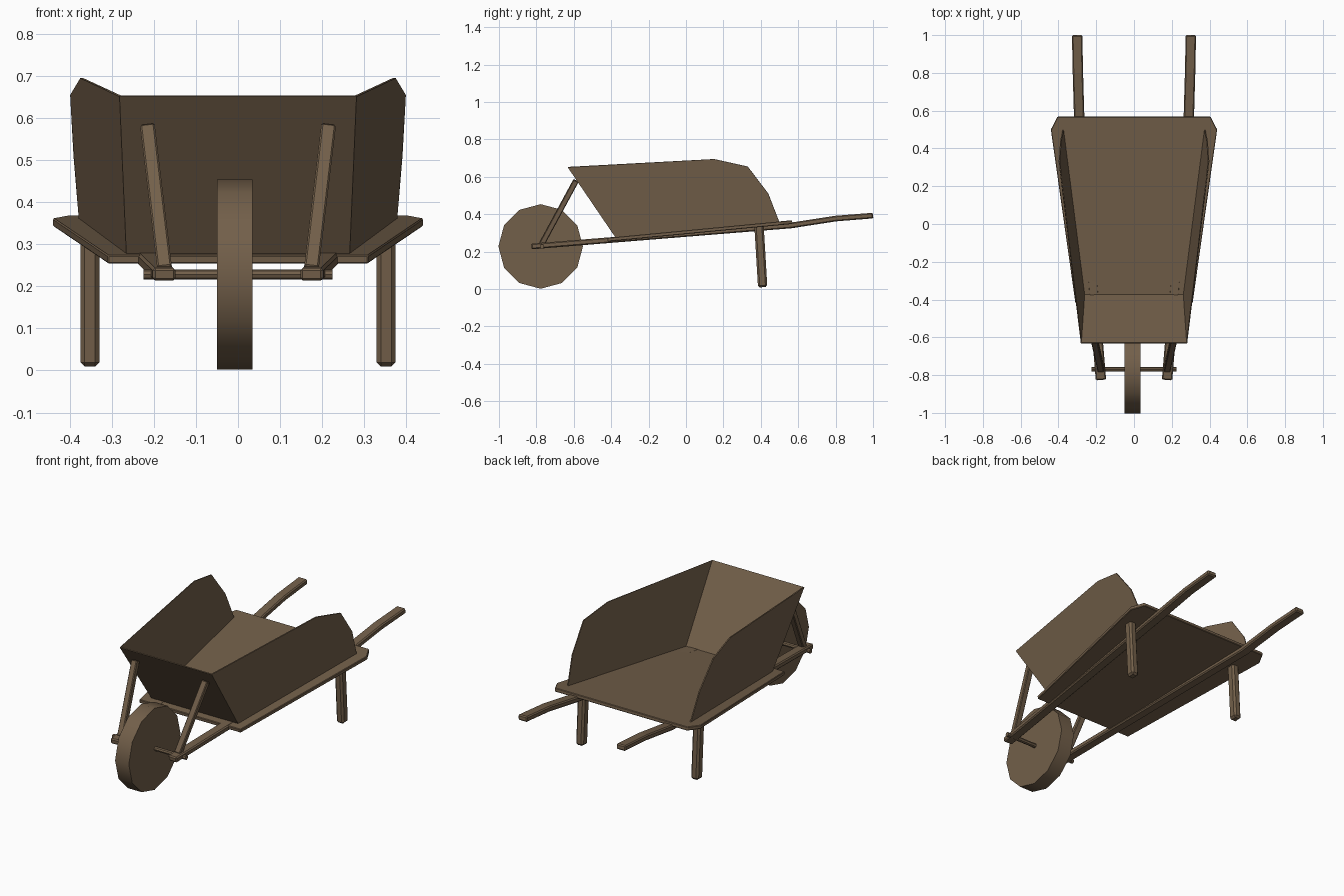
import bpy, bmesh, math
from mathutils import Vector

if "Cube" in bpy.data.objects:
    bpy.data.objects.remove(bpy.data.objects["Cube"])

wood = bpy.data.materials.new("brown wood")
wood.diffuse_color = (0.17, 0.115, 0.068, 1)
wood.use_nodes = True
wood.node_tree.nodes["Principled BSDF"].inputs["Base Color"].default_value = wood.diffuse_color


def finish(name, bm, bevel=0, solid=0):
    bmesh.ops.recalc_face_normals(bm, faces=bm.faces)
    me = bpy.data.meshes.new(name)
    bm.to_mesh(me)
    bm.free()
    me.materials.append(wood)
    ob = bpy.data.objects.new(name, me)
    bpy.context.collection.objects.link(ob)
    if solid:
        m = ob.modifiers.new("thickness", 'SOLIDIFY')
        m.thickness = solid
        m.offset = 0
    if bevel:
        m = ob.modifiers.new("bevel", 'BEVEL')
        m.width = bevel
        m.segments = 1
    return ob


def beam(name, path, w, d, bevel=0.006, up=(0, 0, 1)):
    """Rectangular bar, w wide and d deep, swept along a path."""
    bm = bmesh.new()
    pts = [Vector(p) for p in path]
    rings = []
    for i, p in enumerate(pts):
        t = (pts[min(i + 1, len(pts) - 1)] - pts[max(i - 1, 0)]).normalized()
        side = t.cross(Vector(up)).normalized()
        n = side.cross(t)
        rings.append([bm.verts.new(p + side * a * w / 2 + n * b * d / 2)
                      for a, b in ((-1, -1), (1, -1), (1, 1), (-1, 1))])
    for r0, r1 in zip(rings, rings[1:]):
        for k in range(4):
            bm.faces.new((r0[k], r0[(k + 1) % 4], r1[(k + 1) % 4], r1[k]))
    bm.faces.new(rings[0])
    bm.faces.new(rings[-1])
    return finish(name, bm, bevel)


def disc(name, x, y, z, radius, length, sides):
    """Cylinder lying along x, with one corner pointing up."""
    bm = bmesh.new()
    ends = []
    for s in (-0.5, 0.5):
        ends.append([bm.verts.new((x + s * length,
                                   y + radius * math.sin(2 * math.pi * k / sides),
                                   z + radius * math.cos(2 * math.pi * k / sides)))
                     for k in range(sides)])
    for k in range(sides):
        j = (k + 1) % sides
        bm.faces.new((ends[0][k], ends[0][j], ends[1][j], ends[1][k]))
    for e in ends:
        bm.faces.new(e)
    return finish(name, bm)


# wheel and axle
wheel = disc("wheel", -0.008, -0.777, 0.228, 0.226, 0.084, 12)
wheel.select_set(True)
bpy.context.view_layer.objects.active = wheel
bpy.ops.object.shade_smooth_by_angle(angle=math.radians(35))
disc("axle", 0, -0.77, 0.228, 0.012, 0.45, 8)

# handles, braces and legs on both sides
for s, side in ((-1, "left"), (1, "right")):
    beam(side + "_handle", [(s * 0.175, -0.825, 0.228), (s * 0.29, 0.56, 0.340),
                            (s * 0.297, 0.80, 0.377), (s * 0.301, 1.0, 0.393)], 0.055, 0.03)
    beam(side + "_brace", [(s * 0.174, -0.772, 0.24), (s * 0.215, -0.588, 0.58)],
         0.035, 0.03, 0.004, (0, 1, 0))
    beam(side + "_leg", [(s * 0.352, 0.39, 0.345), (s * 0.352, 0.41, 0.01)],
         0.045, 0.05, 0.010, (0, 1, 0))

# sloping bed board
bm = bmesh.new()
half = [(0.31, -0.42), (0.44, 0.50), (0.405, 0.568)]
outline = half + [(-x, y) for x, y in reversed(half)]
bm.faces.new([bm.verts.new((x, y, 0.264 + (y + 0.42) * 0.0955)) for x, y in outline])
finish("bed_board", bm, 0.003, 0.02)

# tray: flared side walls joined to a leaning front panel
bm = bmesh.new()
wall = [(0.263, -0.372, 0.272), (0.28, -0.63, 0.652), (0.372, 0.15, 0.695),
        (0.396, 0.33, 0.655), (0.388, 0.44, 0.51), (0.375, 0.50, 0.355)]
sides = [[bm.verts.new((s * x, y, z)) for x, y, z in wall] for s in (-1, 1)]
for v in sides:
    bm.faces.new(v)
bm.faces.new((sides[0][0], sides[1][0], sides[1][1], sides[0][1]))
finish("tray_walls", bm, 0, 0.006)
